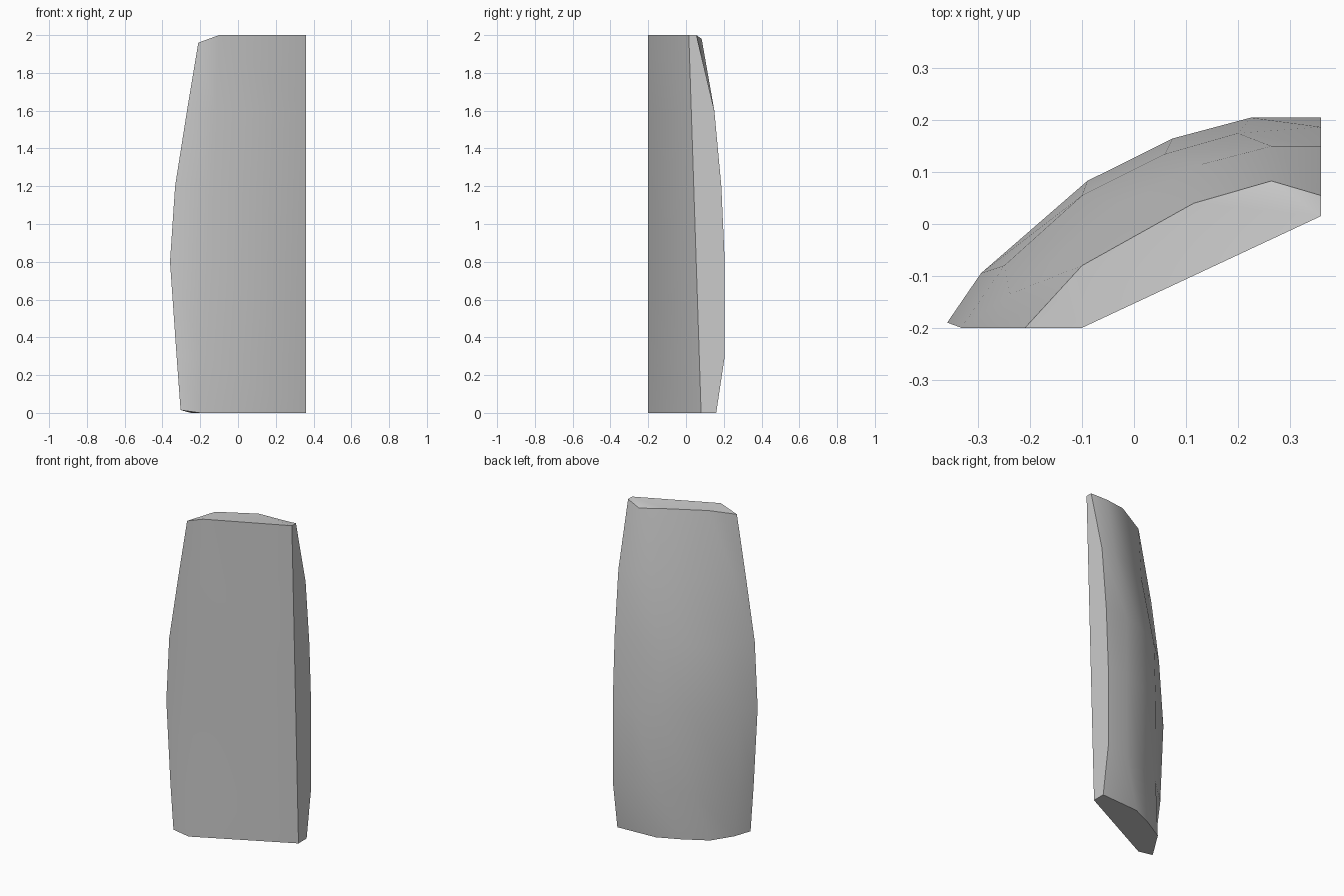
import bpy
import bmesh
import math

cube = bpy.data.objects.get("Cube")
if cube:
    bpy.data.objects.remove(cube, do_unlink=True)

# Plain grey surface
grey = bpy.data.materials.new("plain_grey")
grey.use_nodes = True
colour = (0.6, 0.6, 0.6, 1)
grey.diffuse_color = colour
grey.node_tree.nodes["Principled BSDF"].inputs["Base Color"].default_value = colour

HEIGHT = 2.0
SIDE = 0.36      # flat side plane
FRONT = -0.2     # flat front strip

# Curved back: cross-section paths from the front strip round to the flat side
back_profiles = [
    (0, [(-.304, FRONT), (-.25, -.12), (-.17, .005), (-.03, .085), (.105, .146), (SIDE, .16)]),
    (.3, [(-.325, FRONT), (-.28, -.105), (-.1, .07), (.075, .16), (.225, .204), (SIDE, .205)]),
    (.8, [(-.36, -.19), (-.295, -.095), (-.09, .083), (.075, .165), (.225, .205), (SIDE, .205)]),
    (1.2, [(-.333, FRONT), (-.25, -.08), (-.1, .055), (.06, .135), (.2, .175), (SIDE, .187)]),
    (1.6, [(-.27, FRONT), (-.24, -.135), (-.02, .04), (.13, .115), (.265, .15), (SIDE, .15)]),
    (HEIGHT, [(-.21, FRONT), (-.155, -.14), (-.1, -.08), (.115, .04), (.265, .083), (SIDE, .055)]),
]

# Small drops and lifts at the chipped corners of both ends
corner_offsets = {(0, 0): .015, (5, 0): -.04, (5, 1): -.02, (5, 4): -.02}


def front_points(z):
    """Ends of the slanted front plane, which lean slightly with height."""
    t = z / HEIGHT
    return [(SIDE, .08 - .065 * t), (-.2 + .1 * t, FRONT)]


def loft(name, profiles, material):
    """Skin closed cross-sections and cap both ends."""
    bm = bmesh.new()
    rings = []
    for level, (z, path) in enumerate(profiles):
        points = path + front_points(z)
        rings.append([
            bm.verts.new((x, y, z + corner_offsets.get((level, i), 0)))
            for i, (x, y) in enumerate(points)
        ])
    for low, high in zip(rings, rings[1:]):
        for i in range(len(low)):
            j = (i + 1) % len(low)
            bm.faces.new((low[i], low[j], high[j], high[i]))
    caps = [bm.faces.new(rings[0]), bm.faces.new(rings[-1])]
    bmesh.ops.triangulate(bm, faces=caps)
    bmesh.ops.recalc_face_normals(bm, faces=bm.faces)
    mesh = bpy.data.meshes.new(name)
    bm.to_mesh(mesh)
    bm.free()
    mesh.materials.append(material)
    obj = bpy.data.objects.new(name, mesh)
    bpy.context.collection.objects.link(obj)
    return obj


slab = loft("curved_slab", back_profiles, grey)

# Smooth the rounded back while keeping the flat sides crisp
bpy.ops.object.select_all(action="DESELECT")
slab.select_set(True)
bpy.context.view_layer.objects.active = slab
bpy.ops.object.shade_smooth_by_angle(angle=math.radians(40))
